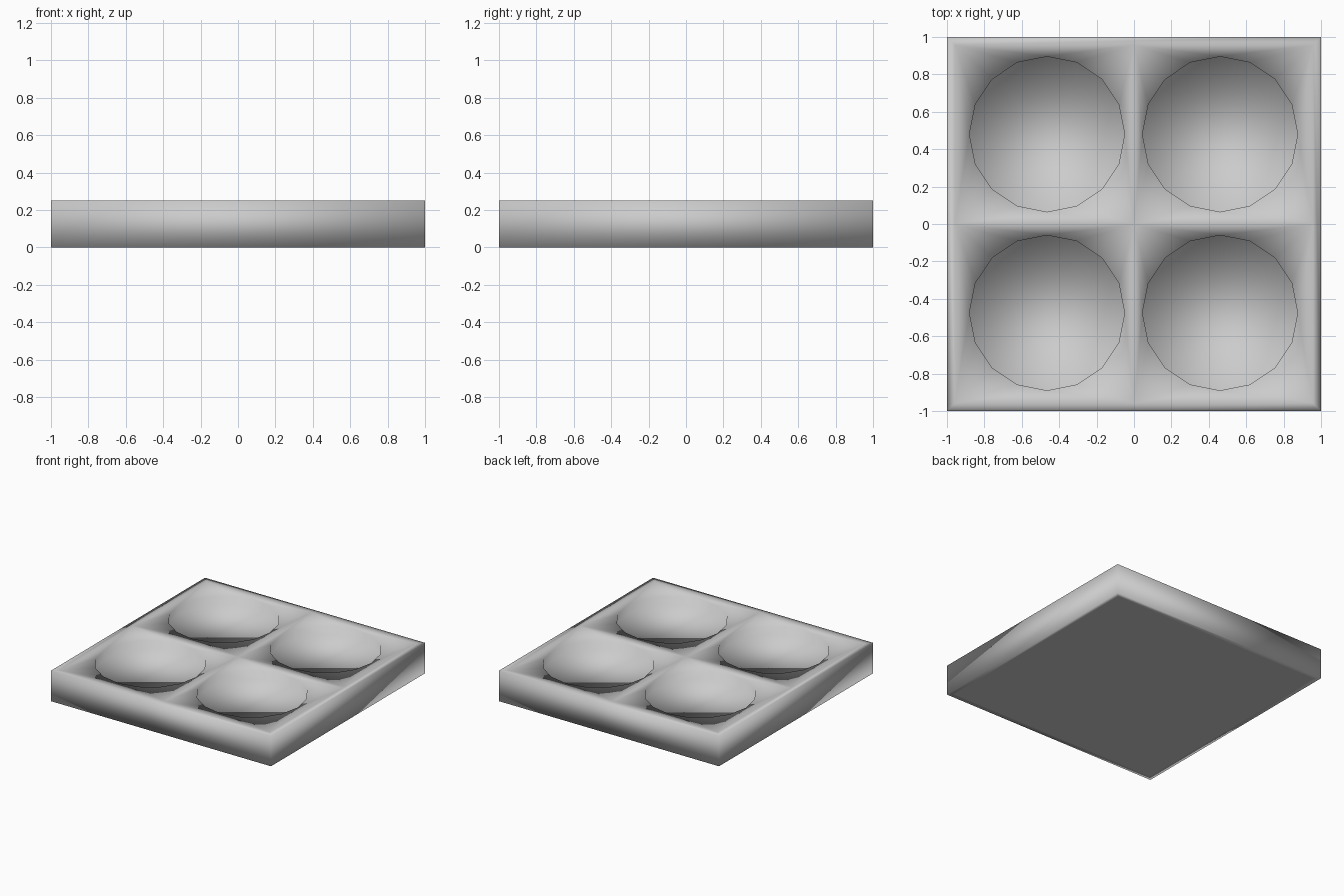
import bpy, bmesh

if "Cube" in bpy.data.objects:
    bpy.data.objects.remove(bpy.data.objects["Cube"])

HEIGHT, DEPTH, RADIUS, SIDES = 0.25, 0.07, 0.415, 16

# Square slab, split into quadrants, with an edge band on top and bottom
bm = bmesh.new()
bmesh.ops.create_cube(bm, size=2)
for v in bm.verts:
    v.co.z = HEIGHT if v.co.z > 0 else 0
bm.normal_update()
for sign in (1, -1):
    caps = [f for f in bm.faces if f.normal.z * sign > 0.9]
    bmesh.ops.inset_region(bm, faces=caps, thickness=0.06, depth=0)
    bm.normal_update()
top = [f for f in bm.faces if f.normal.z > 0.9 and len(f.verts) == 4
       and all(abs(v.co.x) < 0.97 and abs(v.co.y) < 0.97 for v in f.verts)]
for axis in ((1, 0, 0), (0, 1, 0)):
    edges = {e for f in top for e in f.edges}
    verts = {v for f in top for v in f.verts}
    bmesh.ops.bisect_plane(bm, geom=top + list(edges) + list(verts),
                           plane_co=(0, 0, 0), plane_no=axis)
    bm.normal_update()
    top = [f for f in bm.faces if f.normal.z > 0.9
           and all(abs(v.co.x) < 0.97 and abs(v.co.y) < 0.97 for v in f.verts)]
mesh = bpy.data.meshes.new("tray")
bm.to_mesh(mesh)
bm.free()
tray = bpy.data.objects.new("tray", mesh)
bpy.context.collection.objects.link(tray)


# Four shallow round wells cut from above
def cut_well(x, y):
    bpy.ops.mesh.primitive_cylinder_add(
        vertices=SIDES, radius=RADIUS, depth=0.4,
        location=(x, y, HEIGHT - DEPTH + 0.2))
    cutter = bpy.context.object
    cutter.name = "well_cutter"
    cutter.hide_render = True
    mod = tray.modifiers.new("well", 'BOOLEAN')
    mod.operation = 'DIFFERENCE'
    mod.solver = 'EXACT'
    mod.object = cutter
    bpy.context.view_layer.objects.active = tray
    bpy.ops.object.modifier_apply(modifier=mod.name)
    bpy.data.objects.remove(cutter, do_unlink=True)


for x in (-0.465, 0.46):
    for y in (-0.475, 0.48):
        cut_well(x, y)

# Soft shading across the whole tray
for p in tray.data.polygons:
    p.use_smooth = True
